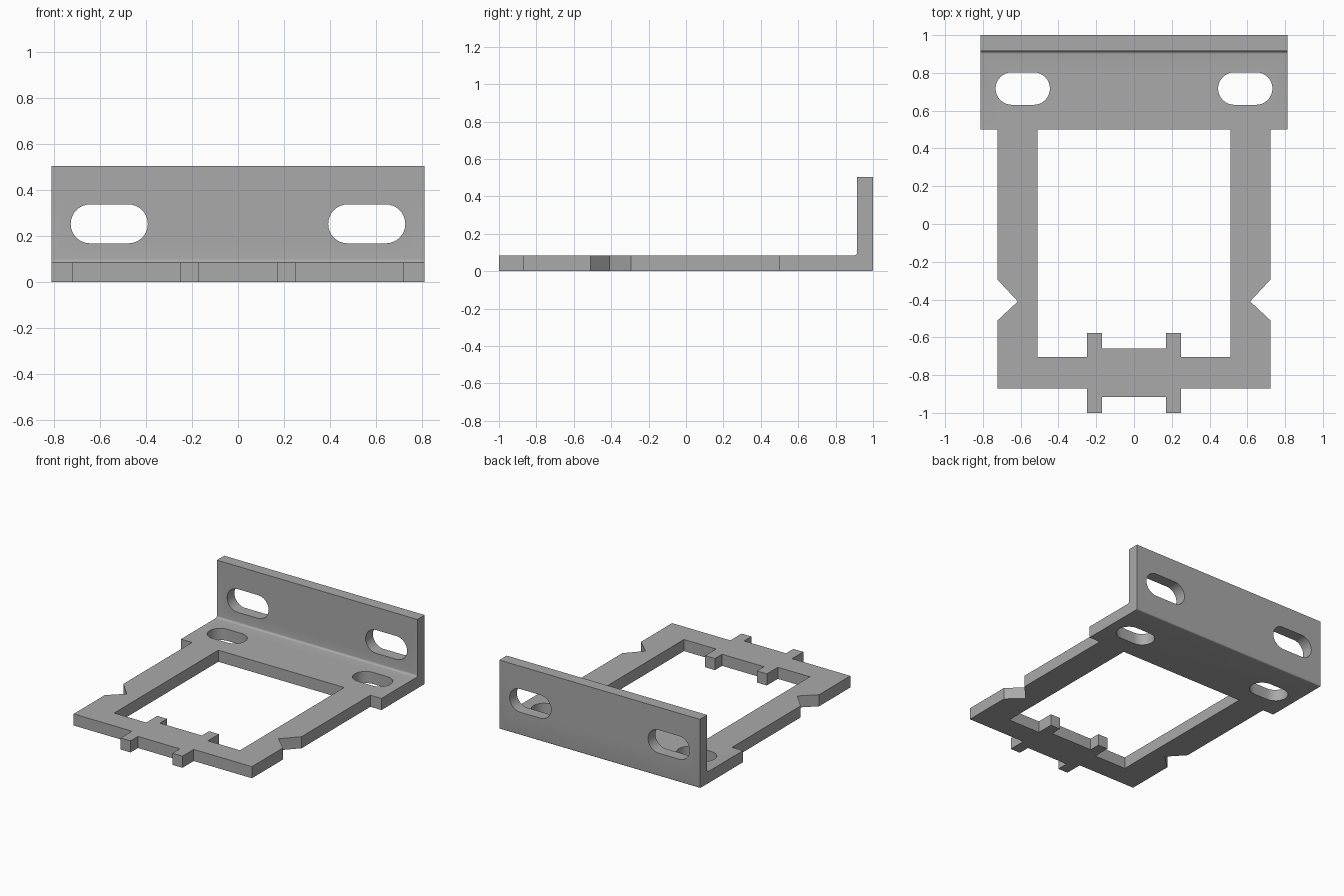
import bpy, bmesh
from math import sin, cos, pi, radians
from mathutils import Vector

if "Cube" in bpy.data.objects:
    bpy.data.objects.remove(bpy.data.objects["Cube"], do_unlink=True)

THICK = 0.085
HALF_WIDTH = 0.812

grey = bpy.data.materials.new("plain grey")
grey.use_nodes = True
colour = (0.4, 0.4, 0.4, 1)
grey.diffuse_color = colour
grey.node_tree.nodes["Principled BSDF"].inputs["Base Color"].default_value = colour


def arc(cx, cy, r, start, end, steps):
    """Points on an arc, angles in degrees."""
    angles = [radians(start + (end - start) * i / steps) for i in range(steps + 1)]
    return [(cx + r * cos(a), cy + r * sin(a)) for a in angles]


def prism(name, points, depth):
    """Extrude a closed 3D outline along a depth vector."""
    bm = bmesh.new()
    face = bm.faces.new([bm.verts.new(p) for p in points])
    out = bmesh.ops.extrude_face_region(bm, geom=[face])
    moved = [v for v in out["geom"] if isinstance(v, bmesh.types.BMVert)]
    bmesh.ops.translate(bm, verts=moved, vec=Vector(depth))
    bmesh.ops.recalc_face_normals(bm, faces=bm.faces)
    mesh = bpy.data.meshes.new(name)
    bm.to_mesh(mesh)
    bm.free()
    mesh.materials.append(grey)
    obj = bpy.data.objects.new(name, mesh)
    bpy.context.collection.objects.link(obj)
    return obj


def combine(target, other, operation):
    """Apply a boolean and remove the helper."""
    mod = target.modifiers.new(operation, "BOOLEAN")
    mod.object, mod.operation, mod.solver = other, operation, "EXACT"
    bpy.context.view_layer.objects.active = target
    bpy.ops.object.modifier_apply(modifier=mod.name)
    bpy.data.objects.remove(other, do_unlink=True)


def slot(cx, cy, width, height):
    """Outline of a slot with round ends."""
    r = height / 2
    d = width / 2 - r
    return arc(cx + d, cy, r, -90, 90, 16) + arc(cx - d, cy, r, 90, 270, 16)


# Angle plate: L-shaped section with a rounded inner and outer bend
wall = 1 - THICK
section = ([(0.5, 0)] + arc(0.99, 0.01, 0.01, -90, 0, 5) + [(1, 0.505), (wall, 0.505)]
           + arc(wall - 0.015, THICK + 0.015, 0.015, 0, -90, 5) + [(0.5, THICK)])
bracket = prism("bracket", [(-HALF_WIDTH, y, z) for y, z in section], (2 * HALF_WIDTH, 0, 0))

# Open frame: half outline with tabs and side notch, mirrored
half = [(0.17, -0.915), (0.17, -1), (0.25, -1), (0.25, -0.87), (0.722, -0.87),
        (0.722, -0.51), (0.615, -0.41), (0.722, -0.295), (0.722, 0.55), (0.51, 0.55),
        (0.51, -0.705), (0.25, -0.705), (0.25, -0.578), (0.17, -0.578), (0.17, -0.66)]
outline = half + [(-x, y) for x, y in reversed(half)]
frame = prism("frame", [(x, y, 0) for x, y in outline], (0, 0, THICK))
combine(bracket, frame, "UNION")

# Mounting slots through the base and the upright wall
for side in (-1, 1):
    base_slot = slot(side * 0.589, 0.717, 0.288, 0.172)
    cutter = prism("base_slot", [(x, y, -0.1) for x, y in base_slot], (0, 0, 0.3))
    combine(bracket, cutter, "DIFFERENCE")
    wall_slot = slot(side * 0.561, 0.253, 0.336, 0.17)
    cutter = prism("wall_slot", [(x, 0.8, z) for x, z in wall_slot], (0, 0.4, 0))
    combine(bracket, cutter, "DIFFERENCE")

# Smooth only the rounded bends and slot ends
bpy.ops.object.select_all(action="DESELECT")
bracket.select_set(True)
bpy.context.view_layer.objects.active = bracket
bpy.ops.object.shade_smooth_by_angle(angle=radians(30))
